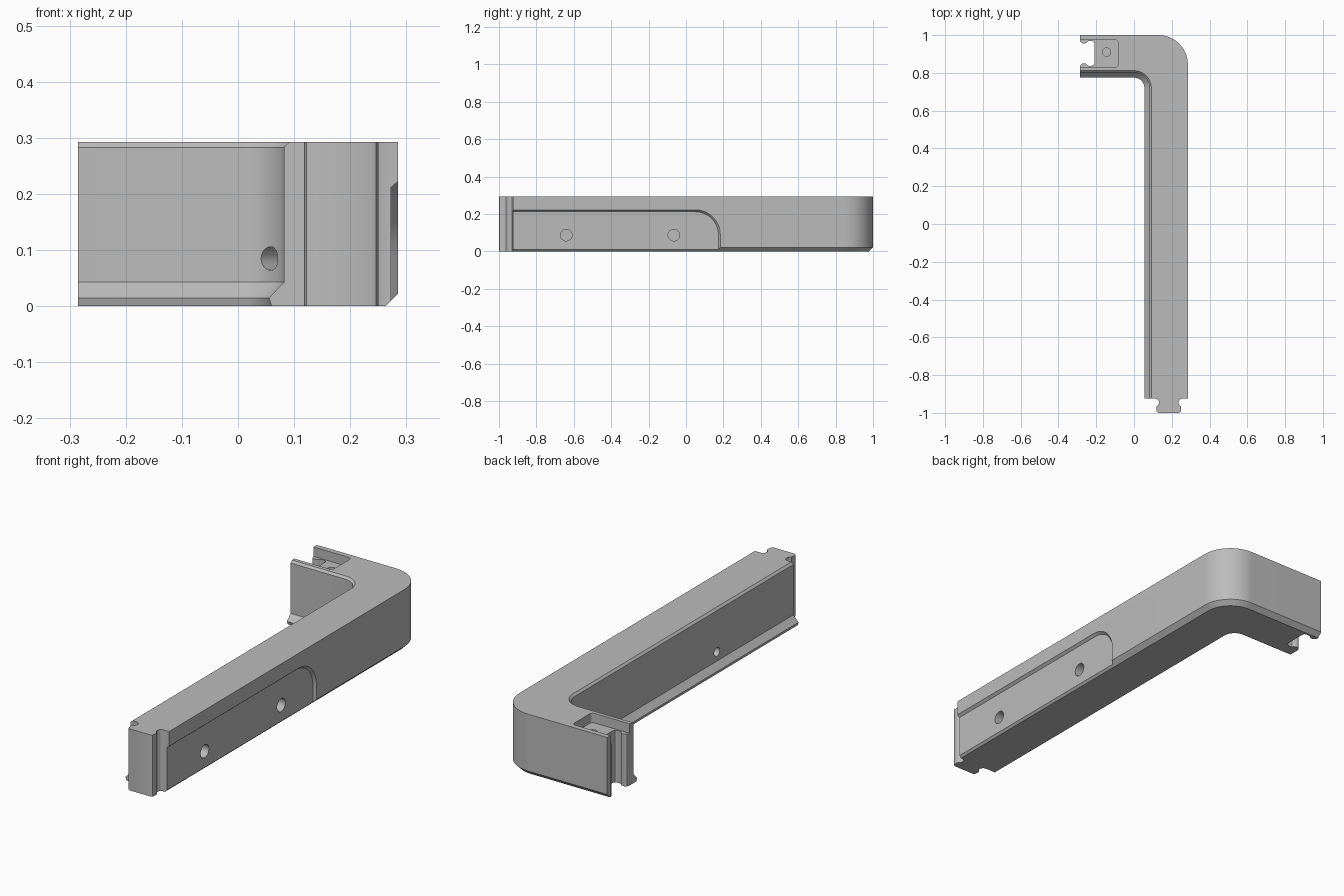
import bpy, bmesh, math
from mathutils import Vector, Matrix

cube = bpy.data.objects.get("Cube")
if cube:
    bpy.data.objects.remove(cube, do_unlink=True)

grey = bpy.data.materials.new("plain_grey")
grey.use_nodes = True
COLOR = (0.5, 0.5, 0.5, 1)
grey.diffuse_color = COLOR
grey.node_tree.nodes["Principled BSDF"].inputs["Base Color"].default_value = COLOR

H, EDGE, FRONT = 0.293, 0.285, -0.925
# half profile of the connector: distance from its axis, distance outward
HALF = [(0.068, 0), (0.058, 0.005), (0.052, 0.015), (0.052, 0.025), (0.057, 0.034),
        (0.064, 0.040), (0.066, 0.048), (0.065, 0.064), (0.062, 0.071), (0.054, 0.075)]
CONNECTOR = [(-u, v) for u, v in HALF] + [(u, v) for u, v in reversed(HALF)]


def arc(cx, cy, r, a0, a1, n=16):
    steps = [math.radians(a0 + (a1 - a0) * i / n) for i in range(n + 1)]
    return [(cx + r * math.cos(a), cy + r * math.sin(a)) for a in steps]


def loft(name, rings):
    """Join closed rings of equal length with side faces and cap both ends."""
    bm = bmesh.new()
    loops = [[bm.verts.new(p) for p in ring] for ring in rings]
    n = len(loops[0])
    for low, high in zip(loops, loops[1:]):
        for i in range(n):
            j = (i + 1) % n
            bm.faces.new((low[i], low[j], high[j], high[i]))
    bm.faces.new(loops[0][::-1])
    bm.faces.new(loops[-1])
    bmesh.ops.recalc_face_normals(bm, faces=bm.faces)
    mesh = bpy.data.meshes.new(name)
    bm.to_mesh(mesh)
    bm.free()
    mesh.materials.append(grey)
    obj = bpy.data.objects.new(name, mesh)
    bpy.context.collection.objects.link(obj)
    return obj


def outline(inset, r, z):
    """Angled bar seen from above, with a tongue in front and a socket in the arm end."""
    pts = [(-EDGE, 0.72 + r)] + arc(0, 0.72, r, 90, 0) + [(r, FRONT)]
    pts += [(0.184 + u, FRONT - v) for u, v in CONNECTOR]
    pts += [(EDGE - inset, FRONT)] + arc(0.13, 0.845, 0.155 - inset, 0, 90, 24)
    pts += [(-EDGE, 1 - inset)]
    pts += [(-EDGE + v, 0.903 - u) for u, v in CONNECTOR]
    return [(x, y, z) for x, y in pts]


# bar: outer bottom bevel, inner bottom lip, inner top bevel
LAYERS = [(0.022, 0.060, 0), (0.007, 0.055, 0.015), (0, 0.062, 0.022),
          (0, 0.082, 0.043), (0, 0.082, 0.283), (0, 0.092, H)]
bar = loft("angled_bar", [outline(*layer) for layer in LAYERS])
cutters = []


# shallow side recess with a sloped border
def recess_ring(x, grow):
    pts = [(-1.1, -0.1), (0.173 + grow, -0.1)]
    pts += arc(0.05, 0.089, 0.123 + grow, 0, 90) + [(-1.1, 0.212 + grow)]
    return [(x, y, z) for y, z in pts]


cutters.append(loft("recess_cutter", [recess_ring(0.273, 0), recess_ring(0.287, 0.012)]))


# open pocket in the top of the arm
def pocket_ring(z):
    pts = [(-0.4, 0.83)] + arc(-0.1, 0.845, 0.015, -90, 0, 5)
    pts += arc(-0.1, 0.96, 0.015, 0, 90, 5) + [(-0.4, 0.975)]
    return [(x, y, z) for x, y in pts]


cutters.append(loft("pocket_cutter", [pocket_ring(0.248), pocket_ring(0.35)]))


# round blind holes
def hole(name, centre, axis, radius, depth):
    turn = Vector(axis).to_track_quat('Z', 'Y').to_matrix().to_4x4()
    place = Matrix.Translation(centre) @ turn
    rings = [[place @ Vector((x, y, z)) for x, y in arc(0, 0, radius, 0, 345, 23)]
             for z in (-depth, depth)]
    cutters.append(loft(name, rings))


for y in (-0.64, -0.065):
    hole("side_hole_cutter", (0.273, y, 0.087), (1, 0, 0), 0.031, 0.08)
hole("inner_hole_cutter", (0.082, -0.35, 0.087), (1, 0, 0), 0.021, 0.08)
hole("corner_hole_cutter", (0.058, 0.778, 0.085), (1, 1, 0), 0.021, 0.08)
hole("pocket_hole_cutter", (-0.145, 0.91, 0.248), (0, 0, 1), 0.022, 0.08)

for cutter in cutters:
    cutter.hide_render = True
    mod = bar.modifiers.new("cut", 'BOOLEAN')
    mod.operation = 'DIFFERENCE'
    mod.solver = 'EXACT'
    mod.object = cutter

# bake the cuts, drop the helpers and smooth the curved walls
bpy.context.view_layer.update()
graph = bpy.context.evaluated_depsgraph_get()
baked = bpy.data.meshes.new_from_object(bar.evaluated_get(graph))
bar.modifiers.clear()
bar.data = baked
for cutter in cutters:
    bpy.data.objects.remove(cutter, do_unlink=True)
bpy.ops.object.select_all(action='DESELECT')
bar.select_set(True)
bpy.context.view_layer.objects.active = bar
bpy.ops.object.shade_smooth_by_angle(angle=math.radians(30))
